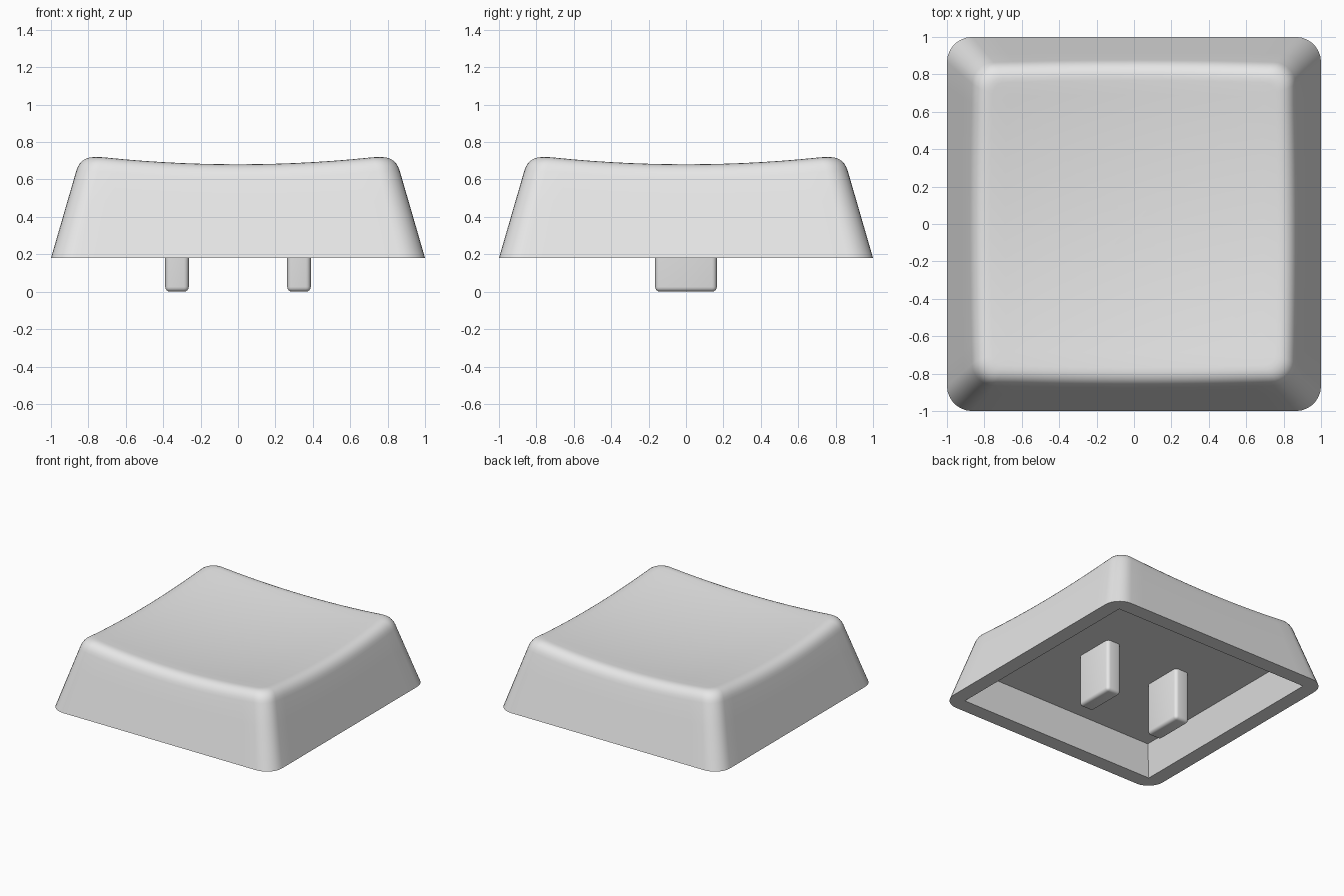
import bpy, bmesh, math

if "Cube" in bpy.data.objects:
    bpy.data.objects.remove(bpy.data.objects["Cube"])

BASE_Z = 0.18       # lower rim of the cap
SLOPE = 0.29        # how fast the walls lean in
FILLET = 0.085      # size of the rounded upper edge

grey = bpy.data.materials.new("light grey")
grey.diffuse_color = (0.8, 0.8, 0.8, 1)
grey.use_nodes = True
grey.node_tree.nodes["Principled BSDF"].inputs["Base Color"].default_value = grey.diffuse_color


def outline(half, r, straight=14, corner=7):
    """Rounded square; the point count does not depend on its size."""
    pts = []
    c = half - r
    for k in range(4):
        a = k * math.pi / 2
        ca, sa = math.cos(a), math.sin(a)
        side = [(half, -c + 2 * c * i / straight) for i in range(straight)]
        side += [(c + r * math.cos(t), c + r * math.sin(t))
                 for t in (math.pi / 2 * i / corner for i in range(corner))]
        pts += [(x * ca - y * sa, x * sa + y * ca) for x, y in side]
    return pts


def dish(x, y):
    return 0.636 + 0.075 * (x * x + y * y)


def wall(j, z):
    """Point j of the sloping outer wall at height z."""
    d = z - BASE_Z
    x, y = outline(1 - SLOPE * d, 0.135 - 0.04 * d)[j]
    return (x, y, z)


def bezier(a, b, c, t):
    return tuple((1 - t) ** 2 * p + 2 * t * (1 - t) * q + t * t * s
                 for p, q, s in zip(a, b, c))


def finish(bm, name, angle):
    bmesh.ops.remove_doubles(bm, verts=bm.verts, dist=1e-5)
    bmesh.ops.recalc_face_normals(bm, faces=bm.faces)
    me = bpy.data.meshes.new(name)
    bm.to_mesh(me)
    bm.free()
    me.materials.append(grey)
    ob = bpy.data.objects.new(name, me)
    bpy.context.collection.objects.link(ob)
    bpy.ops.object.select_all(action='DESELECT')
    ob.select_set(True)
    bpy.context.view_layer.objects.active = ob
    bpy.ops.object.shade_smooth_by_angle(angle=math.radians(angle))
    return ob


# Cap: one loft from the cavity ceiling, round the lower rim, up to the dish
n = len(outline(1, 0.1))
columns = []
for j in range(n):
    z = 0.7
    for _ in range(6):
        x, y, _z = wall(j, z)
        z = dish(x, y)
    sharp = wall(j, z)
    low = wall(j, z - FILLET)
    x, y = outline(1 - SLOPE * (z - BASE_Z) - FILLET, 0.06)[j]
    lip = (x, y, dish(x, y))
    col = [(*outline(0.82, 0)[j], 0.42), (*outline(0.88, 0)[j], BASE_Z)]
    z0 = BASE_Z
    col += [wall(j, z0 + (low[2] - z0) * i / 3) for i in range(3)]
    col += [bezier(low, sharp, lip, i / 7) for i in range(8)]
    for i in range(1, 10):
        f = 1 - i / 10
        col.append((x * f, y * f, dish(x * f, y * f)))
    columns.append(col)

bm = bmesh.new()
grid = [[bm.verts.new(p) for p in col] for col in columns]
centre = bm.verts.new((0, 0, dish(0, 0)))
for j in range(n):
    a, b = grid[j], grid[(j + 1) % n]
    for i in range(len(a) - 1):
        bm.faces.new((a[i], b[i], b[i + 1], a[i + 1]))
    bm.faces.new((a[-1], b[-1], centre))
bm.faces.new([col[0] for col in grid])      # cavity ceiling
finish(bm, "key_cap", 35)

# Two mounting stems below the cavity ceiling
for side, label in ((-1, "left"), (1, "right")):
    bm = bmesh.new()
    bmesh.ops.create_cube(bm, size=1)
    for v in bm.verts:
        v.co = (side * 0.326 + v.co.x * 0.126, v.co.y * 0.33, 0.43 * (v.co.z + 0.5))
    edges = [e for e in bm.edges if min(v.co.z for v in e.verts) < 0.2]
    bmesh.ops.bevel(bm, geom=edges, offset=0.026, segments=4, profile=0.5,
                    affect='EDGES', clamp_overlap=True)
    finish(bm, label + "_stem", 35)
